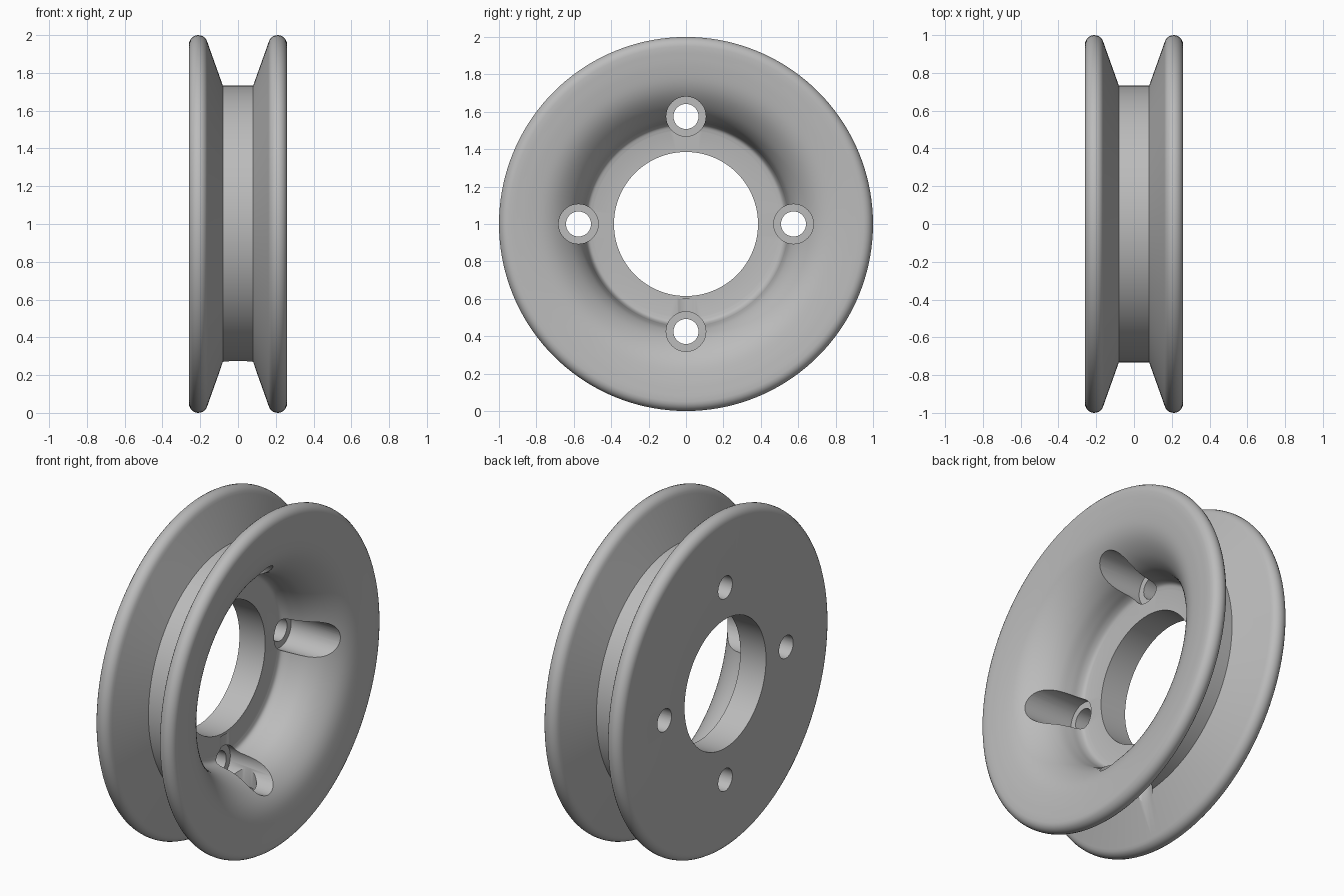
import bpy, bmesh, math
from mathutils import Matrix, Vector

if "Cube" in bpy.data.objects:
    bpy.data.objects.remove(bpy.data.objects["Cube"])

grey = bpy.data.materials.new("plain_grey")
grey.diffuse_color = (0.5, 0.5, 0.5, 1)
grey.use_nodes = True
grey.node_tree.nodes["Principled BSDF"].inputs["Base Color"].default_value = grey.diffuse_color

SEG = 144


def smooth_path(pts, steps=5):
    """Catmull-Rom curve through the points."""
    p = [Vector(q) for q in pts]
    p = [2 * p[0] - p[1]] + p + [2 * p[-1] - p[-2]]
    out = []
    for i in range(1, len(p) - 2):
        a, b, c, d = p[i - 1:i + 3]
        for k in range(steps):
            t = k / steps
            out.append(0.5 * (2 * b + (c - a) * t + (2 * a - 5 * b + 4 * c - d) * t * t
                              + (3 * b - a - 3 * c + d) * t ** 3))
    return out + [p[-2]]


def rim(side):
    """Rounded flange tip, from groove flank to outer face."""
    return [Vector((side * (0.21 - 0.05 * math.cos(a)), 0.95 + 0.05 * math.sin(a)))
            for a in [math.radians(10 + 17 * i) for i in range(11)]]


# Wheel cross-section as (x, radius)
profile = [Vector((-0.09, 0.385)), Vector((-0.26, 0.385))]
profile += rim(-1)[::-1]
profile += [Vector((-0.08, 0.732)), Vector((0.08, 0.732))]
profile += rim(1)
profile += smooth_path([(0.259, 0.92), (0.252, 0.84), (0.235, 0.75), (0.20, 0.68),
                        (0.14, 0.615), (0.07, 0.572), (0.0, 0.553), (-0.05, 0.545),
                        (-0.08, 0.53), (-0.09, 0.50)])

# Lathe the closed cross-section around the x axis
bm = bmesh.new()
rings = []
for i in range(SEG):
    a = 2 * math.pi * i / SEG
    rings.append([bm.verts.new((x, r * math.cos(a), 1 + r * math.sin(a))) for x, r in profile])
n = len(profile)
for i in range(SEG):
    r0, r1 = rings[i], rings[(i + 1) % SEG]
    for j in range(n):
        k = (j + 1) % n
        bm.faces.new((r0[j], r0[k], r1[k], r1[j]))
bmesh.ops.recalc_face_normals(bm, faces=bm.faces)
mesh = bpy.data.meshes.new("pulley_wheel")
bm.to_mesh(mesh)
bm.free()
mesh.materials.append(grey)
wheel = bpy.data.objects.new("pulley_wheel", mesh)
bpy.context.collection.objects.link(wheel)


def cut(name, radius, start, end):
    """Drill a round hole between two points."""
    start, end = Vector(start), Vector(end)
    d = end - start
    m = Matrix.Translation((start + end) / 2) @ d.to_track_quat('Z', 'Y').to_matrix().to_4x4()
    b = bmesh.new()
    bmesh.ops.create_cone(b, cap_ends=True, segments=48, radius1=radius, radius2=radius,
                          depth=d.length, matrix=m)
    me = bpy.data.meshes.new(name)
    b.to_mesh(me)
    b.free()
    me.materials.append(grey)
    ob = bpy.data.objects.new(name, me)
    bpy.context.collection.objects.link(ob)
    mod = wheel.modifiers.new(name, 'BOOLEAN')
    mod.operation = 'DIFFERENCE'
    mod.solver = 'EXACT'
    mod.object = ob
    bpy.context.view_layer.objects.active = wheel
    bpy.ops.object.modifier_apply(modifier=name)
    bpy.data.objects.remove(ob)


# Four counterbored bolt holes
for i in range(4):
    a = i * math.pi / 2
    y, z = 0.575 * math.cos(a), 1 + 0.575 * math.sin(a)
    cut("counterbore", 0.106, (-0.125, y, z), (0.5, y, z))
    cut("bolt_hole", 0.067, (-0.5, y, z), (0.5, y, z))

# Radial hole through the bottom of the belt groove
cut("radial_hole", 0.1, (0, 0, 0.6), (0, 0, 0.1))

bpy.ops.object.select_all(action='DESELECT')
wheel.select_set(True)
bpy.context.view_layer.objects.active = wheel
bpy.ops.object.shade_smooth_by_angle(angle=math.radians(30))
